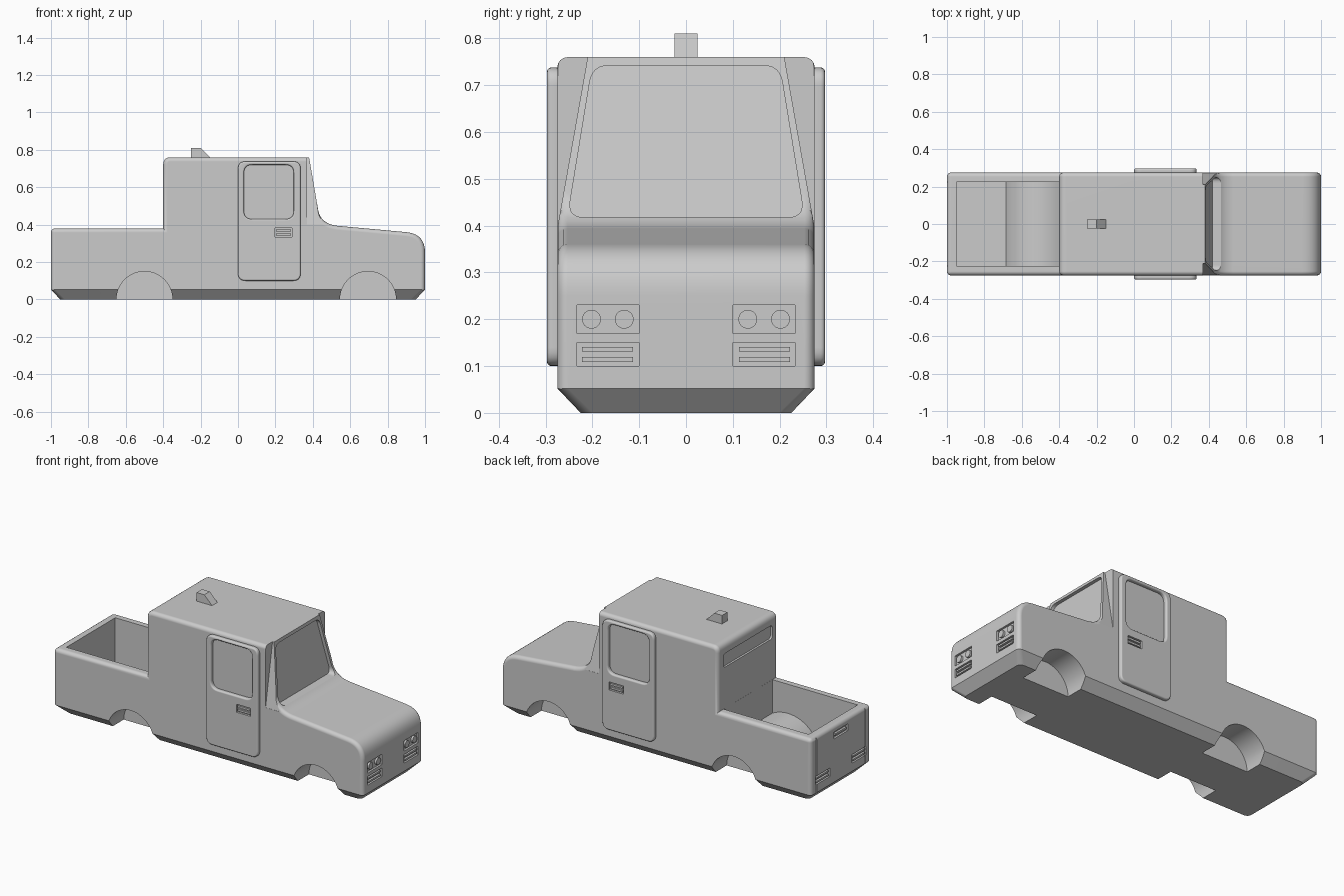
import bpy, bmesh, math

if "Cube" in bpy.data.objects:
    bpy.data.objects.remove(bpy.data.objects["Cube"])


def quad(p0, p1, p2, n=6):
    return [tuple((1 - t) ** 2 * a + 2 * t * (1 - t) * b + t * t * c for a, b, c in zip(p0, p1, p2))
            for t in (i / n for i in range(n + 1))]


def rounded(pts, r):
    """Polygon with every corner rounded."""
    out = []
    for i, p in enumerate(pts):
        ends = []
        for q in (pts[i - 1], pts[(i + 1) % len(pts)]):
            d = math.dist(p, q)
            ends.append((p[0] + (q[0] - p[0]) * r / d, p[1] + (q[1] - p[1]) * r / d))
        out += quad(ends[0], p, ends[1])
    return out


def rect(u0, u1, v0, v1):
    return [(u0, v0), (u1, v0), (u1, v1), (u0, v1)]


def prism(name, pts, axis, a, b):
    """Extrude a 2D outline along X (outline in y,z) or Y (outline in x,z)."""
    bm = bmesh.new()
    put = (lambda p, t: (t, p[0], p[1])) if axis == 'X' else (lambda p, t: (p[0], t, p[1]))
    lo = [bm.verts.new(put(p, a)) for p in pts]
    hi = [bm.verts.new(put(p, b)) for p in pts]
    bm.faces.new(lo)
    bm.faces.new(hi)
    for i in range(len(pts)):
        bm.faces.new((lo[i - 1], lo[i], hi[i], hi[i - 1]))
    bmesh.ops.recalc_face_normals(bm, faces=bm.faces[:])
    me = bpy.data.meshes.new(name)
    bm.to_mesh(me)
    bm.free()
    ob = bpy.data.objects.new(name, me)
    bpy.context.collection.objects.link(ob)
    return ob


def apply(ob, mod):
    bpy.context.view_layer.objects.active = ob
    bpy.ops.object.modifier_apply(modifier=mod.name)


def cut(ob, cutter):
    mod = ob.modifiers.new("cut", 'BOOLEAN')
    mod.object, mod.solver, mod.operation = cutter, 'EXACT', 'DIFFERENCE'
    apply(ob, mod)
    bpy.data.objects.remove(cutter)


def smooth(ob):
    ob.data.shade_smooth()
    ob.data.set_sharp_from_angle(angle=math.radians(32))
    mod = ob.modifiers.new("normals", 'WEIGHTED_NORMAL')
    mod.keep_sharp = True


def circle(u, v, r, n=32):
    return [(u + r * math.cos(i * math.tau / n), v + r * math.sin(i * math.tau / n)) for i in range(n)]


# Body: side profile extruded across the width
profile = [(-1, 0), (-1, .38), (-.4, .38)]
profile += quad((-.4, .72), (-.4, .76), (-.36, .76))
profile += [(.38, .76)] + quad((.43, .47), (.447, .405), (.53, .394), 10)
profile += quad((.90, .36), (1, .35), (1, .25), 10) + [(1, 0)]
body = prism("truck_body", profile, 'Y', -.275, .275)

# Chamfered sill, then rounded outer edges
bm = bmesh.new()
bm.from_mesh(body.data)
low = [e for e in bm.edges if all(v.co.z < .001 for v in e.verts)]
bmesh.ops.bevel(bm, geom=low, offset=.05, segments=1, affect='EDGES', profile=.5, clamp_overlap=False)
bm.normal_update()
sharp = [e for e in bm.edges if e.calc_face_angle_signed(0) > math.radians(50)
         and not all(abs(v.co.x - .38) < .001 for v in e.verts)]
bmesh.ops.bevel(bm, geom=sharp, offset=.022, segments=4, affect='EDGES', profile=.5, clamp_overlap=False)
bm.to_mesh(body.data)
bm.free()

# Load bed with the axle hump left standing
a0, a1 = math.asin(.1 / .21), math.acos(.0995 / .21)
hump = [(-.5 - .21 * math.cos(a0 + (math.pi - a1 - a0) * i / 16),
         .21 * math.sin(a0 + (math.pi - a1 - a0) * i / 16)) for i in range(17)]
cut(body, prism("bed_cutter", [(-.95, .1)] + hump + [(-.4005, .5), (-.95, .5)], 'Y', -.225, .225))

# Windscreen pillars tapering towards the roof, and wheel wells
for s in (1, -1):
    taper = [(s * .203, .80), (s * .274, .40), (s * .32, .40), (s * .32, .80)]
    cut(body, prism("pillar_cutter", taper, 'X', .37, .7))
    for x in (-.5, .695):
        cut(body, prism("wheel_cutter", circle(x, 0, .15, 48), 'Y', s * .125, s * .4))

# Recessed windscreen parallel to the slope
glass = rounded([(-.253, .418), (.253, .418), (.2, .742), (-.2, .742)], .035)
screen = prism("windscreen_cutter", glass, 'X', 0, .7)
for v in screen.data.vertices:
    if v.co.x < .1:
        v.co.x = .36 + (.76 - v.co.z) * .172
cut(body, screen)

# Rear cab window
cut(body, prism("rear_window_cutter", rounded(rect(-.225, .225, .62, .70), .02), 'X', -.45, -.388))

# Lamps, grilles, tail lights and tailgate seams
for s in (1, -1):
    y = sorted((s * .1, s * .233))
    bars = sorted((s * .113, s * .222))
    cut(body, prism("lamp_cutter", rect(*y, .17, .23), 'X', .988, 1.1))
    cut(body, prism("grille_cutter", rect(*y, .10, .15), 'X', .988, 1.1))
    cut(body, prism("tail_cutter", rect(*y, .10, .15), 'X', -1.1, -.988))
    cut(body, prism("seam_cutter", rect(s * .225 - .003, s * .225 + .003, .052, .37), 'X', -1.1, -.99))
    for c in (.132, .202):
        smooth(prism("headlamp", circle(s * c, .2, .02), 'X', .98, 1.0))
    for z in (.109, .131):
        prism("grille_bar", rect(*bars, z, z + .01), 'X', .98, 1.0)
        prism("tail_light_bar", rect(*bars, z, z + .01), 'X', -1.0, -.98)

# Tailgate handle
cut(body, prism("handle_cutter", rect(-.065, .065, .305, .345), 'X', -1.1, -.988))
prism("tailgate_handle", rect(-.052, .052, .319, .331), 'X', -1.0, -.98)
smooth(body)

# Doors with window opening and slatted handle
for s in (1, -1):
    door = prism("door", rounded(rect(0, .335, .10, .738), .04), 'Y', s * .268, s * .297)
    cut(door, prism("window_cutter", rounded(rect(.032, .298, .43, .72), .045), 'Y', s * .2, s * .4))
    bev = door.modifiers.new("bevel", 'BEVEL')
    bev.width, bev.segments, bev.use_clamp_overlap = .009, 3, False
    bev.limit_method, bev.angle_limit = 'ANGLE', math.radians(60)
    apply(door, bev)
    cut(door, prism("handle_cutter", rect(.197, .29, .335, .382), 'Y', s * .285, s * .4))
    smooth(door)
    for z in (.343, .364):
        prism("door_handle_bar", rect(.203, .284, z, z + .011), 'Y', s * .28, s * .295)

# Roof fin
prism("roof_fin", [(-.25, .75), (-.25, .81), (-.2, .81), (-.15, .76), (-.15, .75)], 'Y', -.025, .025)
